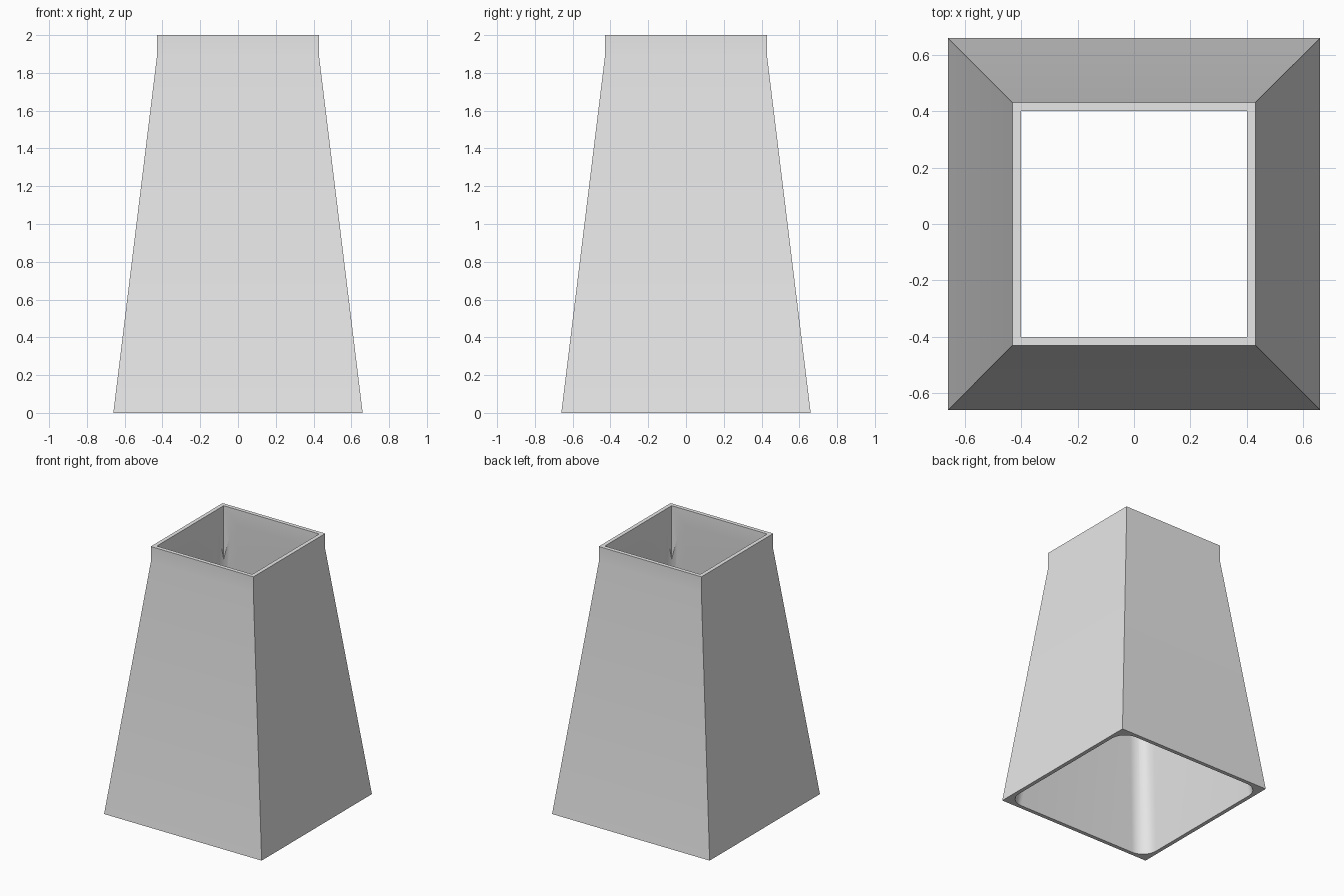
import bpy
import math

cube = bpy.data.objects.get("Cube")
if cube:
    bpy.data.objects.remove(cube, do_unlink=True)

BASE, NECK, WALL = 0.66, 0.43, 0.03      # half widths and wall thickness
SHOULDER, HEIGHT = 1.88, 2.0
RADIUS = 0.12                            # inner corner radius
SLOPE = (BASE - NECK) / SHOULDER


def square(half, radius=0.0, steps=16):
    """Square outline, optionally with rounded corners."""
    points = []
    for corner in range(4):
        mid = math.radians(45 + 90 * corner)
        cx = math.copysign(half - radius, math.cos(mid))
        cy = math.copysign(half - radius, math.sin(mid))
        if radius == 0:
            points.append((cx, cy))
            continue
        for i in range(steps + 1):
            a = math.radians(90 * (corner + i / steps))
            points.append((cx + radius * math.cos(a), cy + radius * math.sin(a)))
    return points


def loft(name, sections):
    """Closed solid through a stack of (height, outline) sections."""
    n = len(sections[0][1])
    verts = [(x, y, z) for z, outline in sections for x, y in outline]
    faces = [tuple(reversed(range(n))),
             tuple(range(len(verts) - n, len(verts)))]
    for s in range(len(sections) - 1):
        for i in range(n):
            j = (i + 1) % n
            faces.append((s * n + i, s * n + j, s * n + n + j, s * n + n + i))
    mesh = bpy.data.meshes.new(name)
    mesh.from_pydata(verts, [], faces)
    obj = bpy.data.objects.new(name, mesh)
    bpy.context.collection.objects.link(obj)
    return obj


def inner_half(z):
    return BASE - WALL - SLOPE * z


# Tapered outer shell with a straight collar
shell = loft("tapered_shell", [(0, square(BASE)),
                               (SHOULDER, square(NECK)),
                               (HEIGHT, square(NECK))])

# Hollow: rounded tapering cavity, then a sharp square mouth
cavity = loft("cavity_cutter", [(z, square(inner_half(z), RADIUS))
                                for z in (-0.1, SHOULDER + 0.06)])
mouth = loft("mouth_cutter", [(z, square(NECK - WALL)) for z in (1.5, 2.1)])

bpy.ops.object.select_all(action='DESELECT')
shell.select_set(True)
bpy.context.view_layer.objects.active = shell
for cutter in (cavity, mouth):
    cutter.hide_render = True
    mod = shell.modifiers.new(cutter.name, 'BOOLEAN')
    mod.operation = 'DIFFERENCE'
    mod.solver = 'EXACT'
    mod.object = cutter
    bpy.ops.object.modifier_apply(modifier=mod.name)
    bpy.data.objects.remove(cutter, do_unlink=True)

# Single plain grey
grey = bpy.data.materials.new("light_grey")
grey.use_nodes = True
colour = (0.8, 0.8, 0.8, 1)
grey.diffuse_color = colour
grey.node_tree.nodes["Principled BSDF"].inputs["Base Color"].default_value = colour
shell.data.materials.clear()
shell.data.materials.append(grey)

bpy.ops.object.shade_smooth_by_angle(angle=math.radians(30))
